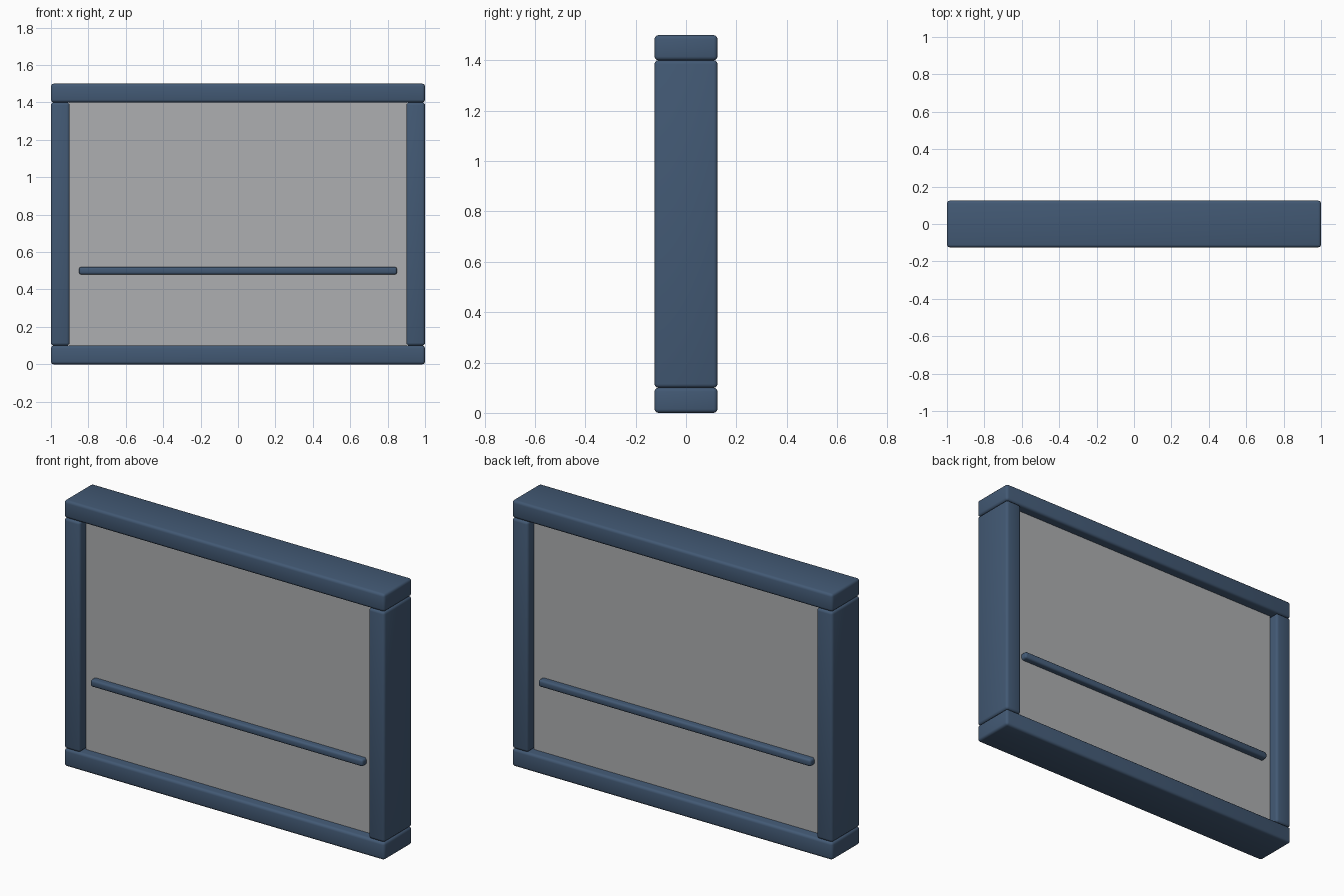
import bpy

if "Cube" in bpy.data.objects:
    bpy.data.objects.remove(bpy.data.objects["Cube"])


def material(name, rgb):
    m = bpy.data.materials.new(name)
    m.diffuse_color = (*rgb, 1)
    m.use_nodes = True
    m.node_tree.nodes["Principled BSDF"].inputs["Base Color"].default_value = m.diffuse_color
    return m


def block(name, center, size, mat, bevel=0.0, segments=3):
    """Box with softly rounded edges."""
    bpy.ops.mesh.primitive_cube_add(size=1, location=center)
    ob = bpy.context.object
    ob.name = name
    ob.scale = size
    bpy.ops.object.transform_apply(location=False, rotation=False, scale=True)
    ob.data.materials.append(mat)
    if bevel:
        mod = ob.modifiers.new("rounded_edges", 'BEVEL')
        mod.width = bevel
        mod.segments = segments
        bpy.ops.object.modifier_apply(modifier=mod.name)
        bpy.ops.object.shade_smooth_by_angle()
    return ob


blue = material("slate_blue", (0.055, 0.10, 0.175))
grey = material("pane_grey", (0.42, 0.43, 0.44))

# Horizontal rails
for name, z in (("bottom_rail", 0.05), ("top_rail", 1.45)):
    block(name, (0, 0, z), (2, 0.25, 0.1), blue, 0.015)

# Vertical stiles
for name, x in (("left_stile", -0.95), ("right_stile", 0.95)):
    block(name, (x, 0, 0.75), (0.1, 0.25, 1.3), blue, 0.015)

# Pane filling the frame
block("pane", (0, 0, 0.75), (1.8, 0.14, 1.3), grey)

# Crossbar standing proud of both pane faces
block("crossbar", (0, 0, 0.5), (1.7, 0.21, 0.04), blue, 0.012)
